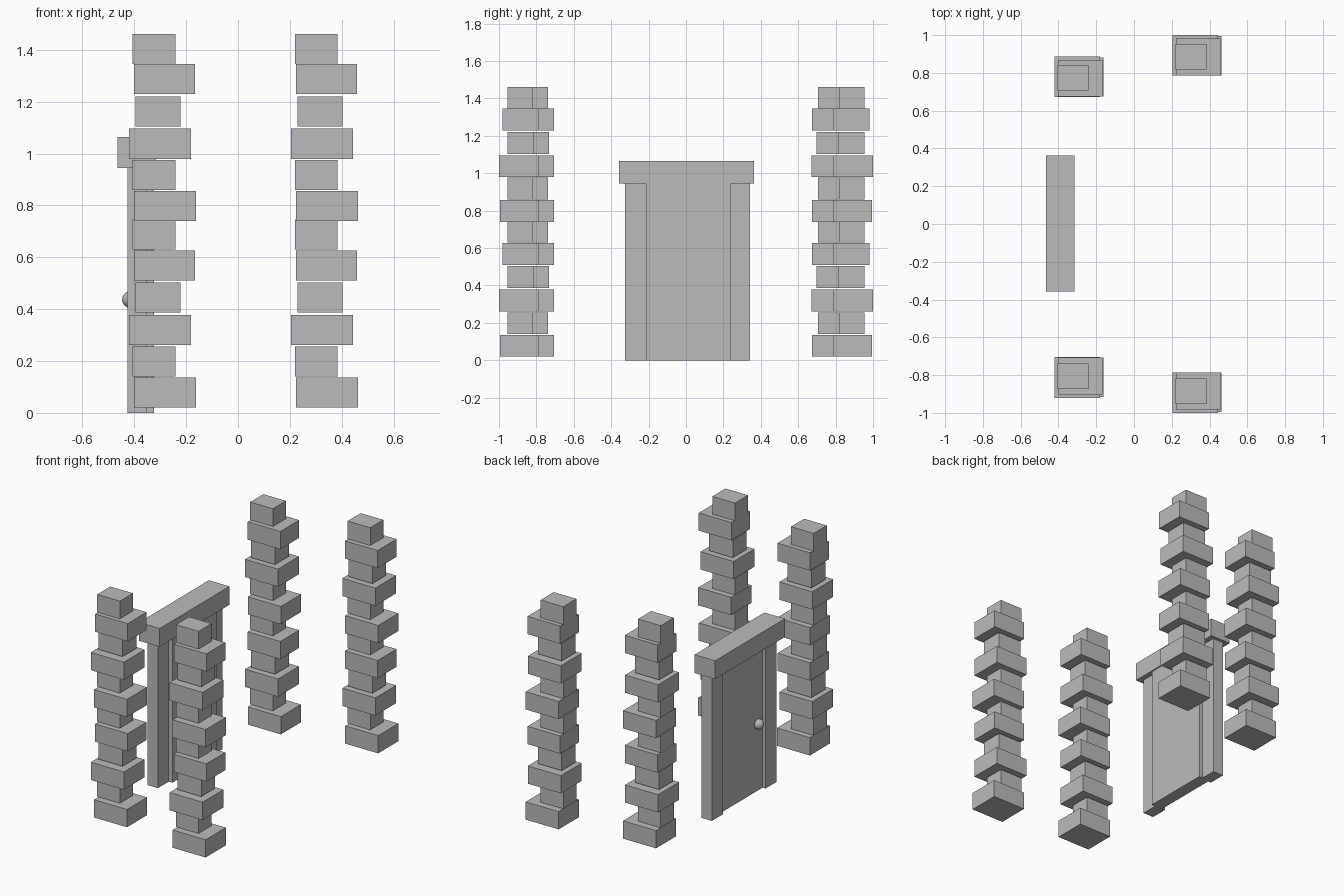
import bpy

if "Cube" in bpy.data.objects:
    bpy.data.objects.remove(bpy.data.objects["Cube"])

# Dark grey stone
grey = bpy.data.materials.new("dark_grey")
grey.diffuse_color = (0.5, 0.5, 0.5, 1)
grey.use_nodes = True
grey.node_tree.nodes["Principled BSDF"].inputs["Base Color"].default_value = grey.diffuse_color


def box(name, x, y, z):
    """Axis-aligned box from three (min, max) ranges."""
    bpy.ops.mesh.primitive_cube_add(size=1, location=[sum(r) / 2 for r in (x, y, z)])
    ob = bpy.context.object
    ob.name = name
    ob.scale = [abs(r[1] - r[0]) for r in (x, y, z)]
    bpy.ops.object.transform_apply(location=False, rotation=False, scale=True)
    ob.data.materials.append(grey)
    return ob


# Repeating stone courses (x range, y range) of the right rear pillar
wide_a = ((0.224, 0.463), (0.787, 0.995))
small_a = ((0.219, 0.383), (0.819, 0.954))
wide_b = ((0.205, 0.444), (0.785, 1.0))
small_b = ((0.230, 0.403), (0.812, 0.955))
wide_c = ((0.223, 0.459), (0.787, 0.982))
courses = [wide_a, small_a, wide_b, small_b, wide_c, small_a]
levels = [0.02, 0.14, 0.262, 0.387, 0.51, 0.63, 0.74, 0.86, 0.98, 1.104, 1.229, 1.345]

# Four quoin pillars: (name, x shift, y side, inward y shift)
pillars = [("rear_right", 0, 1, 0), ("rear_left", -0.625, 1, 0.113),
           ("front_right", 0, -1, 0), ("front_left", -0.625, -1, 0.080)]
for name, dx, side, inward in pillars:
    for i, z in enumerate(levels):
        xr, yr = courses[i % 6]
        ys = sorted(side * (v - inward) for v in yr)
        box(f"pillar_{name}_stone_{i + 1}", [v + dx for v in xr], ys, (z, z + 0.116))

# Door frame, panel and lintel
box("door_post_front", (-0.427, -0.351), (-0.326, -0.212), (0, 0.945))
box("door_post_rear", (-0.427, -0.351), (0.228, 0.342), (0, 0.945))
box("door_panel", (-0.405, -0.324), (-0.214, 0.24), (0, 0.945))
box("door_lintel", (-0.465, -0.316), (-0.358, 0.363), (0.945, 1.065))

# Door knob
bpy.ops.mesh.primitive_uv_sphere_add(segments=12, ring_count=8, radius=0.033,
                                     location=(-0.414, -0.16, 0.437))
knob = bpy.context.object
knob.name = "door_knob"
knob.data.materials.append(grey)
bpy.ops.object.shade_smooth()
